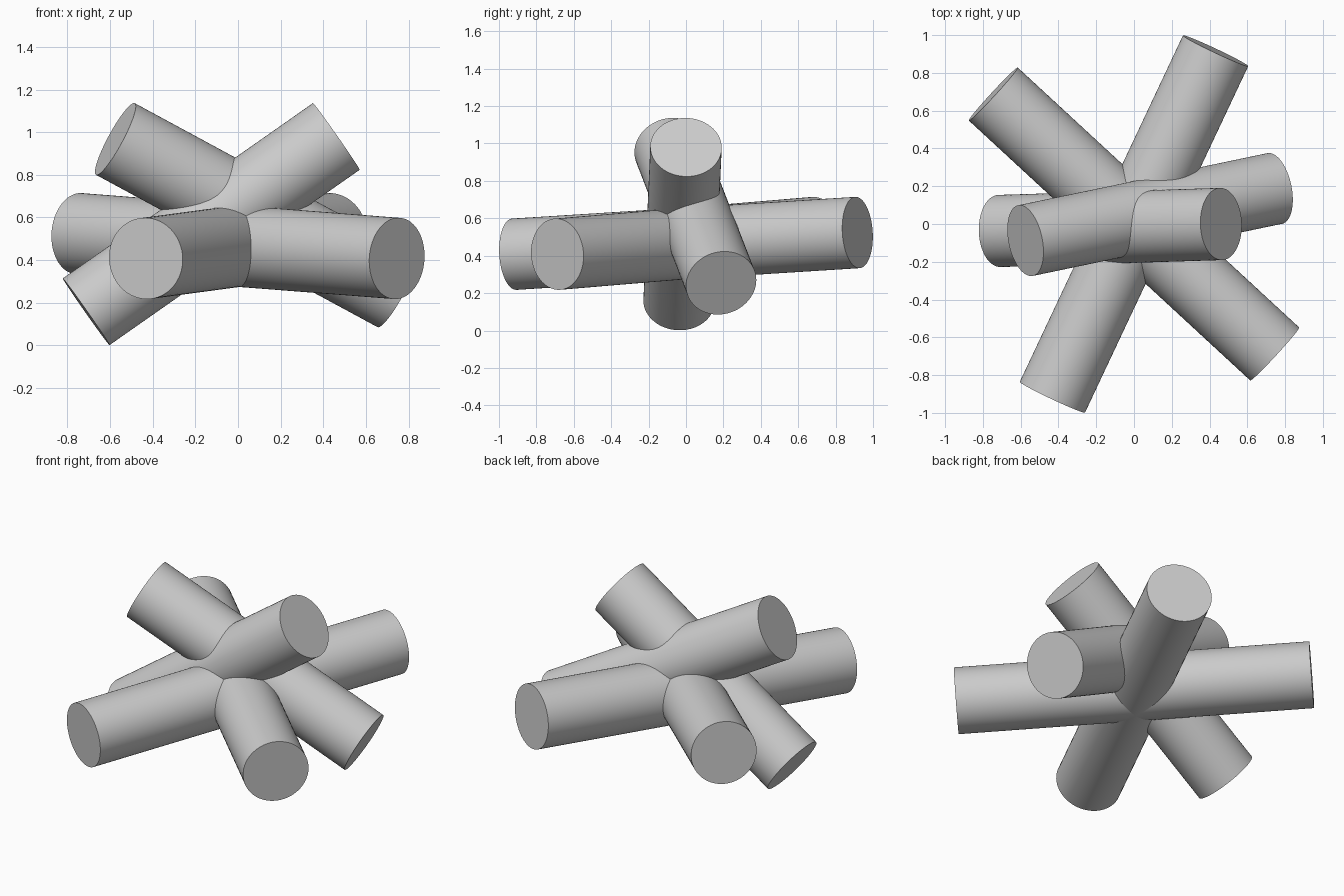
import bpy
from mathutils import Vector

if "Cube" in bpy.data.objects:
    bpy.data.objects.remove(bpy.data.objects["Cube"])

RADIUS = 0.191


def log(name, start, end):
    """Round log running between two end centres."""
    a, b = Vector(start), Vector(end)
    axis = b - a
    bpy.ops.mesh.primitive_cylinder_add(vertices=64, radius=RADIUS, depth=axis.length,
                                        location=(a + b) / 2)
    obj = bpy.context.object
    obj.name = name
    obj.rotation_mode = 'QUATERNION'
    obj.rotation_quaternion = axis.to_track_quat('Z', 'Y')
    bpy.ops.object.shade_smooth_by_angle()


# Two long, nearly level logs crossing in plan
log("long_log_steep", (-0.432, -0.917, 0.408), (0.432, 0.917, 0.524))
log("long_log_diagonal", (0.745, -0.688, 0.408), (-0.745, 0.688, 0.524))

# Two tilted logs crossing in the front view
log("tilted_log_rising_right", (-0.712, -0.037, 0.158), (0.461, 0.0, 0.98))
log("tilted_log_rising_left", (0.745, 0.188, 0.254), (-0.575, -0.088, 0.968))
